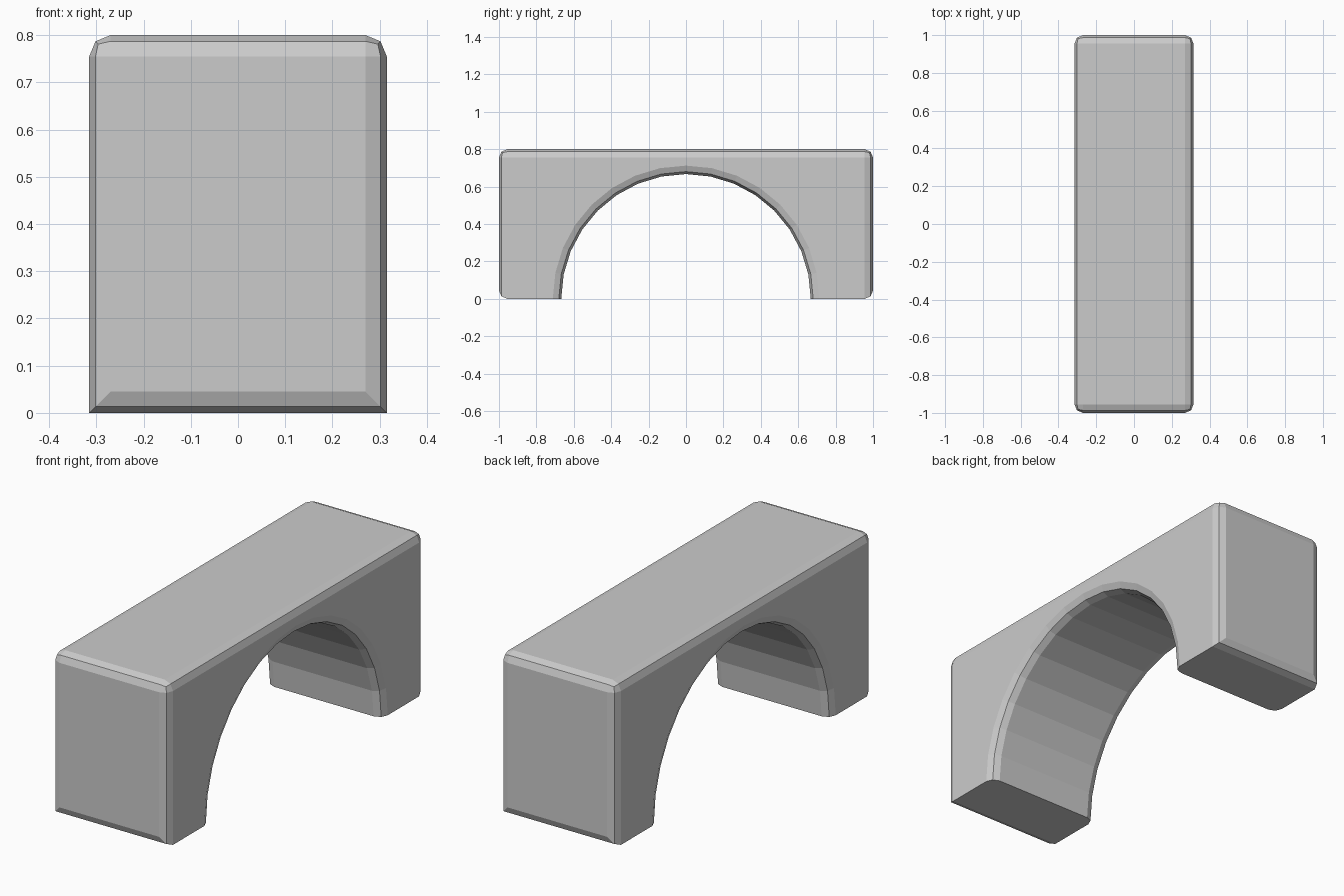
import bpy, bmesh, math

if "Cube" in bpy.data.objects:
    bpy.data.objects.remove(bpy.data.objects["Cube"])

HALF_W, HALF_L, HEIGHT = 0.315, 1.0, 0.8
ARCH_R, ARCH_STEPS, BEVEL = 0.667, 16, 0.045

# Side profile (y, z): rectangle with a half-round opening at the base
profile = [(HALF_L, 0), (HALF_L, HEIGHT), (-HALF_L, HEIGHT), (-HALF_L, 0)]
for i in range(ARCH_STEPS + 1):
    a = math.pi * (1 - i / ARCH_STEPS)
    profile.append((ARCH_R * math.cos(a), max(0.0, ARCH_R * math.sin(a))))

# Extrude the profile across the width
bm = bmesh.new()
face = bm.faces.new([bm.verts.new((-HALF_W, y, z)) for y, z in profile])
ext = bmesh.ops.extrude_face_region(bm, geom=[face], use_keep_orig=True)
moved = [g for g in ext["geom"] if isinstance(g, bmesh.types.BMVert)]
bmesh.ops.translate(bm, verts=moved, vec=(2 * HALF_W, 0, 0))
bmesh.ops.recalc_face_normals(bm, faces=bm.faces[:])


# Round the outer edges and both arch rims; the feet stay sharp at the sides
def is_rounded(edge):
    p, q = (v.co for v in edge.verts)
    if abs(p.x - q.x) > 0.01:
        return abs(p.y) > 0.99
    return max(p.z, q.z) > 0.01


bmesh.ops.bevel(bm, geom=[e for e in bm.edges if is_rounded(e)], offset=BEVEL,
                offset_type='OFFSET', segments=2, profile=0.5,
                affect='EDGES', clamp_overlap=False)
bmesh.ops.recalc_face_normals(bm, faces=bm.faces[:])

mesh = bpy.data.meshes.new("arch_block")
bm.to_mesh(mesh)
bm.free()
bpy.context.collection.objects.link(bpy.data.objects.new("arch_block", mesh))
